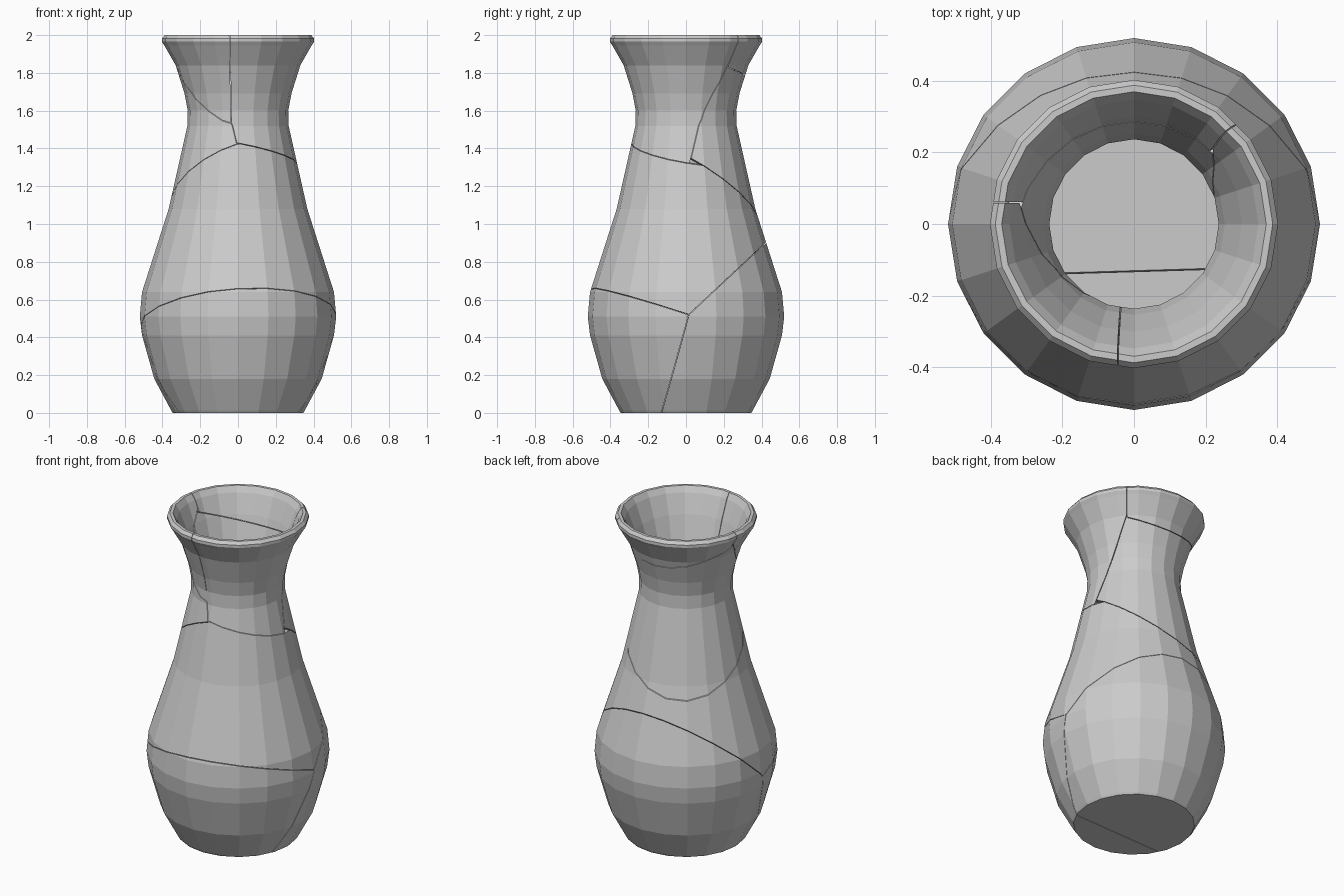
import bpy, bmesh, math
from mathutils import Vector

if "Cube" in bpy.data.objects:
    bpy.data.objects.remove(bpy.data.objects["Cube"])

SIDES = 20
GAP = 0.0015   # half the crack width

# Vase wall as a closed profile: outside going up, over the lip, inside going down
PROFILE = [(0.0, 0.0), (0.345, 0.0), (0.353, 0.012), (0.443, 0.18), (0.508, 0.41),
           (0.52, 0.51), (0.508, 0.64), (0.367, 1.08), (0.268, 1.52), (0.266, 1.6),
           (0.283, 1.69), (0.33, 1.84), (0.39, 1.945), (0.403, 1.965), (0.403, 1.982),
           (0.388, 2.0), (0.37, 2.0), (0.348, 1.965), (0.302, 1.85), (0.254, 1.7),
           (0.237, 1.61), (0.238, 1.52), (0.337, 1.08), (0.478, 0.64), (0.49, 0.51),
           (0.478, 0.41), (0.415, 0.18), (0.335, 0.03), (0.0, 0.03)]


def make_wall():
    bm = bmesh.new()
    rings = []
    for r, z in PROFILE:
        n = SIDES if r > 0 else 1
        rings.append([bm.verts.new((r * math.cos(2 * math.pi * i / SIDES),
                                    r * math.sin(2 * math.pi * i / SIDES), z)) for i in range(n)])
    for a, b in zip(rings, rings[1:]):
        for i in range(SIDES):
            j = (i + 1) % SIDES
            corners = [a[i % len(a)], a[j % len(a)], b[j % len(b)], b[i % len(b)]]
            bm.faces.new(list(dict.fromkeys(corners)))
    bmesh.ops.recalc_face_normals(bm, faces=bm.faces)
    return bm


# Crack planes, each as (normal, offset); the positive side is named in the comment
def z_plane(c, a, b):
    return Vector((-a, -b, 1)), c      # above z = c + a*x + b*y


def y_plane(c, a, b):
    return Vector((-a, 1, -b)), c      # behind y = c + a*x + b*z


def x_plane(c, a, b):
    return Vector((1, -a, -b)), c      # right of x = c + a*y + b*z


front_low = z_plane(0.4924, 0.063, -0.329)
back_low = z_plane(0.5025, 0.007, 0.94)
base_split = y_plane(-0.14, 0.03, 0.268)
right_mid = z_plane(1.3826, -0.19, -0.157)
back_mid = z_plane(1.26, 0.34, -0.57)
neck_diag = x_plane(0.909, 0.867, -0.467)
rim_front = x_plane(-0.003, 0.0, -0.021)
rim_back = x_plane(0.2926, 1.33, -0.19)
left_neck = z_plane(1.816, -0.115, 1.094)
back_neck = z_plane(1.925, 0.009, -0.436)
rim_left = y_plane(0.06, 0.0, 0.0)

# Each shard is the wall kept on the given side of its crack planes
SHARDS = {
    "base_front_shard": [(front_low, -1), (base_split, -1)],
    "base_back_shard": [(back_low, -1), (base_split, 1)],
    "belly_shard": [(front_low, 1), (back_low, 1), (right_mid, -1), (back_mid, -1)],
    "neck_right_shard": [(right_mid, 1), (neck_diag, 1), (rim_front, 1), (rim_back, 1)],
    "neck_back_shard": [(back_mid, 1), (neck_diag, -1), (left_neck, -1), (back_neck, -1)],
    "rim_left_shard": [(rim_front, -1), (left_neck, 1), (rim_left, -1)],
    "rim_back_shard": [(rim_back, -1), (back_neck, 1), (rim_left, 1)],
}


def cut(bm, plane, side):
    n, d = plane
    unit = n.normalized()
    point = unit * (d / n.length) + unit * side * GAP
    res = bmesh.ops.bisect_plane(bm, geom=bm.verts[:] + bm.edges[:] + bm.faces[:], dist=1e-6,
                                 plane_co=point, plane_no=unit * -side, clear_outer=True)
    rim = [e for e in res["geom_cut"] if isinstance(e, bmesh.types.BMEdge) and e.is_boundary]
    if rim:
        bmesh.ops.triangle_fill(bm, edges=rim, use_beauty=True, normal=unit * -side)


for name, planes in SHARDS.items():
    bm = make_wall()
    for plane, side in planes:
        cut(bm, plane, side)
    bmesh.ops.recalc_face_normals(bm, faces=bm.faces)
    mesh = bpy.data.meshes.new(name)
    bm.to_mesh(mesh)
    bm.free()
    bpy.context.collection.objects.link(bpy.data.objects.new(name, mesh))
